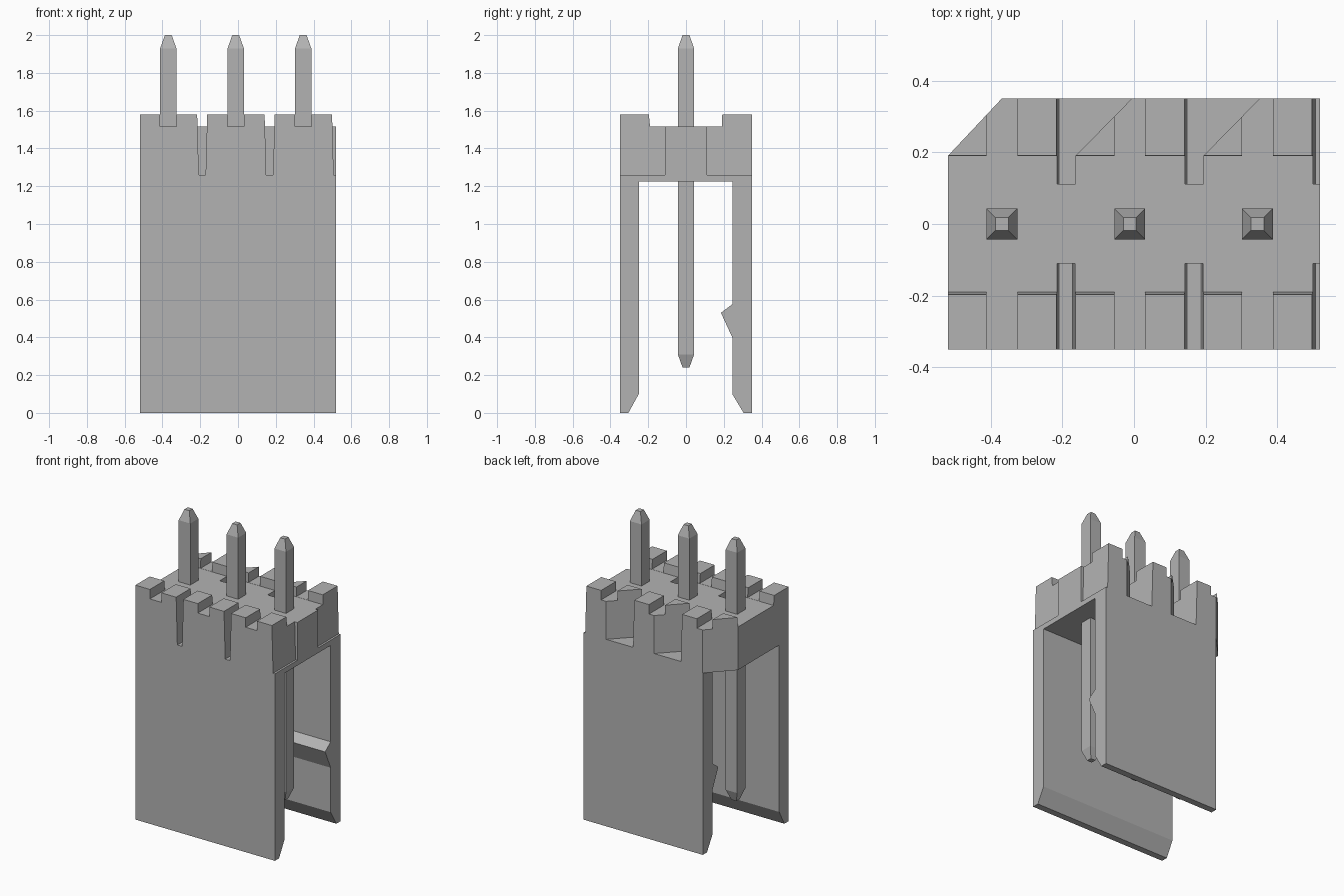
import bpy, bmesh

cube = bpy.data.objects.get("Cube")
if cube:
    bpy.data.objects.remove(cube, do_unlink=True)

grey = bpy.data.materials.new("plain grey")
grey.use_nodes = True
colour = (0.45, 0.45, 0.45, 1)
grey.diffuse_color = colour
grey.node_tree.nodes["Principled BSDF"].inputs["Base Color"].default_value = colour

PITCH = 0.357
PINS = [-0.369 + i * PITCH for i in range(3)]
HALF_PIN = 0.043
HALF_X, HALF_Y = 0.52, 0.35
BACK_START = -0.37      # the back wall stops short at this end
CEILING, DECK, RIM, FLOOR = 1.225, 1.515, 1.58, 1.26


def loft(name, rings):
    """Closed solid through matching rings of points."""
    bm = bmesh.new()
    loops = [[bm.verts.new(p) for p in ring] for ring in rings]
    for a, b in zip(loops, loops[1:]):
        for i in range(len(a)):
            j = (i + 1) % len(a)
            bm.faces.new((a[i], a[j], b[j], b[i]))
    bm.faces.new(loops[0][::-1])
    bm.faces.new(loops[-1])
    bmesh.ops.recalc_face_normals(bm, faces=bm.faces)
    mesh = bpy.data.meshes.new(name)
    bm.to_mesh(mesh)
    bm.free()
    mesh.materials.append(grey)
    obj = bpy.data.objects.new(name, mesh)
    bpy.context.collection.objects.link(obj)
    return obj


def extrude_x(name, profile, x0, x1):
    return loft(name, [[(x, y, z) for y, z in profile] for x in (x0, x1)])


def extrude_z(name, low, high, z0, z1):
    return loft(name, [[(x, y, z0) for x, y in low], [(x, y, z1) for x, y in high]])


def rect(x0, x1, y0, y1):
    return [(x0, y0), (x1, y0), (x1, y1), (x0, y1)]


def cut(target, cutter):
    mod = target.modifiers.new("cut", 'BOOLEAN')
    mod.operation, mod.solver, mod.object = 'DIFFERENCE', 'EXACT', cutter
    bpy.context.view_layer.objects.active = target
    bpy.ops.object.modifier_apply(modifier=mod.name)
    bpy.data.objects.remove(cutter, do_unlink=True)


# Front and back walls, the back one with a latch ridge
extrude_x("front_wall", [(-HALF_Y, 0), (-0.305, 0), (-0.25, 0.1),
                         (-0.25, CEILING), (-HALF_Y, CEILING)], -HALF_X, HALF_X)
extrude_x("back_wall", [(HALF_Y, 0), (0.305, 0), (0.245, 0.1), (0.245, 0.4),
                        (0.185, 0.53), (0.245, 0.575), (0.245, CEILING),
                        (HALF_Y, CEILING)], BACK_START, HALF_X)

# Header block with a raised rim along front and back
header = extrude_x("header_block", [
    (-HALF_Y, CEILING), (HALF_Y, CEILING), (HALF_Y, RIM), (0.192, RIM),
    (0.19, DECK), (-0.19, DECK), (-0.197, RIM), (-HALF_Y, RIM)], -HALF_X, HALF_X)

# Cropped back corner
corner = [(-0.6, 0.105), (BACK_START + 0.05, 0.403), (-0.6, 0.403)]
cut(header, extrude_z("corner_cutter", corner, corner, 1, 2))

for x in PINS:
    # Rim gaps in line with each pin
    gap = rect(x - HALF_PIN, x + HALF_PIN, -0.5, 0.5)
    cut(header, extrude_z("gap_cutter", gap, gap, DECK + 0.001, 2))
    # Tapered front slots
    s = x + PITCH / 2 + 0.001
    low, high = (rect(s - w, s + w, -0.5, -0.11) for w in (0.018, 0.027))
    cut(header, extrude_z("slot_cutter", low, high, FLOOR, RIM + 0.01))
    # Back slots flaring into a diagonal pocket
    low, high = ([(s - w, 0.112), (s + 0.026, 0.112), (s + 0.026, 0.19),
                  (s + 0.236, 0.404), (s - w, 0.404)] for w in (0.018, 0.027))
    cut(header, extrude_z("pocket_cutter", low, high, FLOOR, RIM + 0.01))

# Square pins with tapered tips
for i, x in enumerate(PINS):
    rings = []
    for z, w in ((0.24, 0.018), (0.31, HALF_PIN), (1.93, HALF_PIN), (2.0, 0.018)):
        rings.append([(px, py, z) for px, py in rect(x - w, x + w, -w, w)])
    loft(f"pin_{i + 1}", rings)
